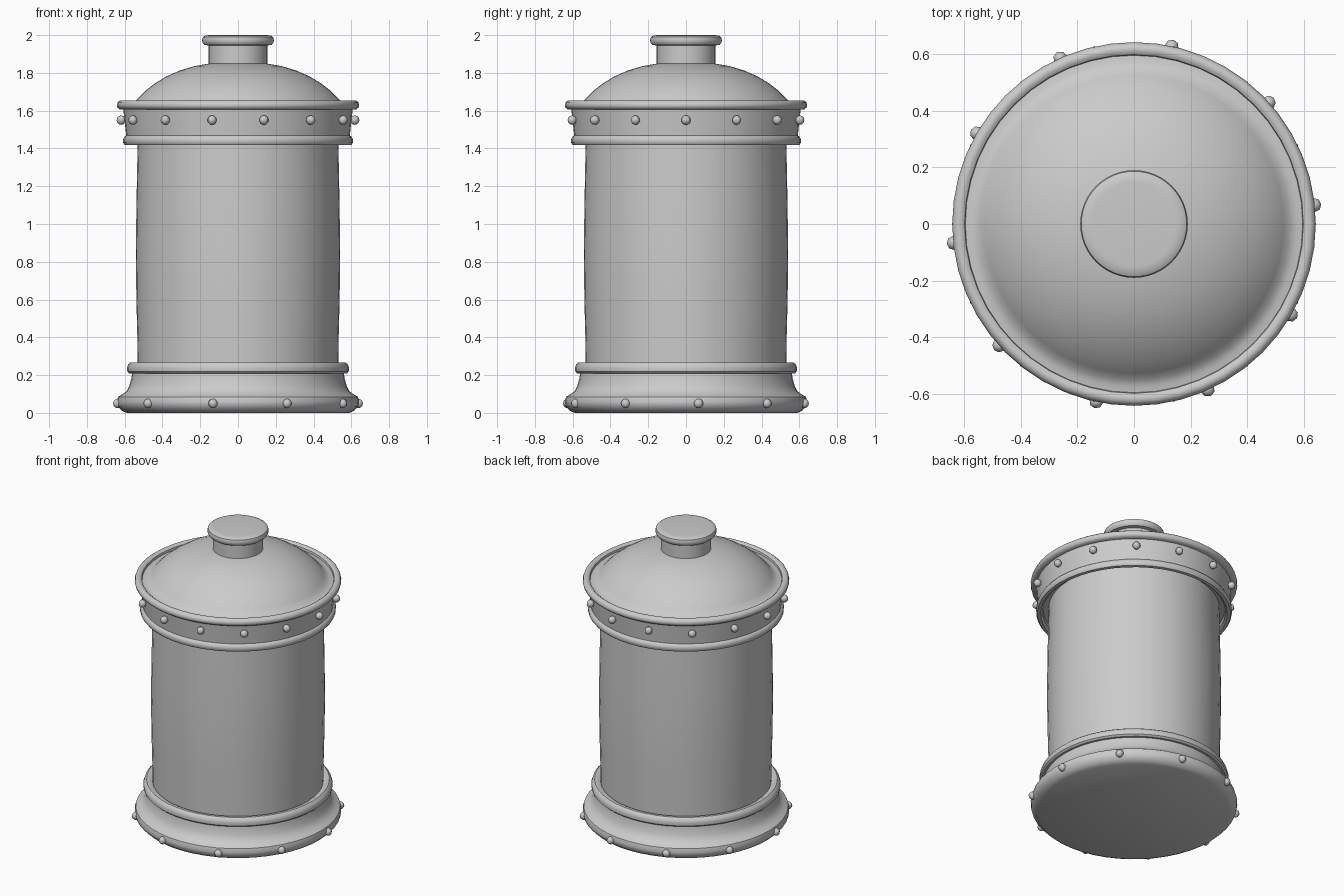
import bpy, math

if "Cube" in bpy.data.objects:
    bpy.data.objects.remove(bpy.data.objects["Cube"])

grey = bpy.data.materials.new("light_grey")
grey.diffuse_color = (0.6, 0.6, 0.6, 1)
grey.use_nodes = True
grey.node_tree.nodes["Principled BSDF"].inputs["Base Color"].default_value = grey.diffuse_color


def finish(obj, name, angle=40):
    obj.name = name
    obj.data.materials.append(grey)
    bpy.ops.object.select_all(action='DESELECT')
    obj.select_set(True)
    bpy.context.view_layer.objects.active = obj
    bpy.ops.object.shade_smooth_by_angle(angle=math.radians(angle))


def lathe(name, profile, n=48):
    """Revolve (radius, height) points, listed bottom to top on the outside."""
    verts, rows, faces = [], [], []
    for r, z in profile:
        start = len(verts)
        if r == 0:
            verts.append((0, 0, z))
            rows.append([start] * n)
        else:
            for i in range(n):
                a = 2 * math.pi * i / n
                verts.append((r * math.cos(a), r * math.sin(a), z))
            rows.append(list(range(start, start + n)))
    for lo, hi in zip(rows, rows[1:]):
        for i in range(n):
            j = (i + 1) % n
            faces.append(list(dict.fromkeys((lo[i], lo[j], hi[j], hi[i]))))
    mesh = bpy.data.meshes.new(name)
    mesh.from_pydata(verts, [], faces)
    obj = bpy.data.objects.new(name, mesh)
    bpy.context.collection.objects.link(obj)
    finish(obj, name)


def rivets(name, count, start, radius, z):
    """Ring of small round studs."""
    for i in range(count):
        a = math.radians(start) + 2 * math.pi * i / count
        bpy.ops.mesh.primitive_uv_sphere_add(
            segments=8, ring_count=6, radius=0.025, rotation=(0, 0, a),
            location=(radius * math.cos(a), radius * math.sin(a), z))
        finish(bpy.context.object, f"{name}_{i + 1}", 60)


# Flared foot with a rounded skirt and a collar ring
lathe("foot", [(0, 0), (0.59, 0), (0.615, 0.012), (0.637, 0.035), (0.642, 0.06),
               (0.635, 0.085), (0.61, 0.1), (0.59, 0.115), (0.575, 0.145),
               (0.565, 0.18), (0.56, 0.215)])
lathe("collar_ring", [(0.535, 0.208), (0.575, 0.208), (0.586, 0.218), (0.588, 0.238),
                      (0.582, 0.256), (0.568, 0.268), (0.55, 0.268), (0.53, 0.258)])

# Slightly bulging body
lathe("body", [(0.53, 0.2), (0.533, 0.4), (0.538, 0.6), (0.541, 0.84),
               (0.538, 1.08), (0.534, 1.3), (0.53, 1.47)])

# Lid band between two rolled rings, open slightly beneath
lathe("lid_band", [(0.52, 1.46), (0.565, 1.455), (0.567, 1.428), (0.58, 1.417),
                   (0.6, 1.419), (0.608, 1.43), (0.608, 1.45), (0.6, 1.463),
                   (0.592, 1.468), (0.607, 1.605)])
lathe("lid_rim", [(0.595, 1.606), (0.625, 1.606), (0.638, 1.616), (0.642, 1.63),
                  (0.637, 1.645), (0.625, 1.654), (0.61, 1.654), (0.598, 1.645),
                  (0.594, 1.62)])

# Domed lid with a shallow gutter inside the rim
lathe("lid_dome", [(0.605, 1.63), (0.575, 1.632), (0.55, 1.642), (0.528, 1.668),
                   (0.49, 1.706), (0.44, 1.744), (0.38, 1.781), (0.31, 1.812),
                   (0.23, 1.836), (0.15, 1.85), (0, 1.855)])

# Knob with a rolled cap
lathe("knob", [(0.155, 1.84), (0.155, 1.945), (0.178, 1.948), (0.188, 1.96),
               (0.19, 1.975), (0.186, 1.99), (0.172, 1.998), (0.15, 2.0), (0, 2.0)])

rivets("lid_rivet", 14, 0, 0.618, 1.55)
rivets("foot_rivet", 10, 6, 0.64, 0.05)
